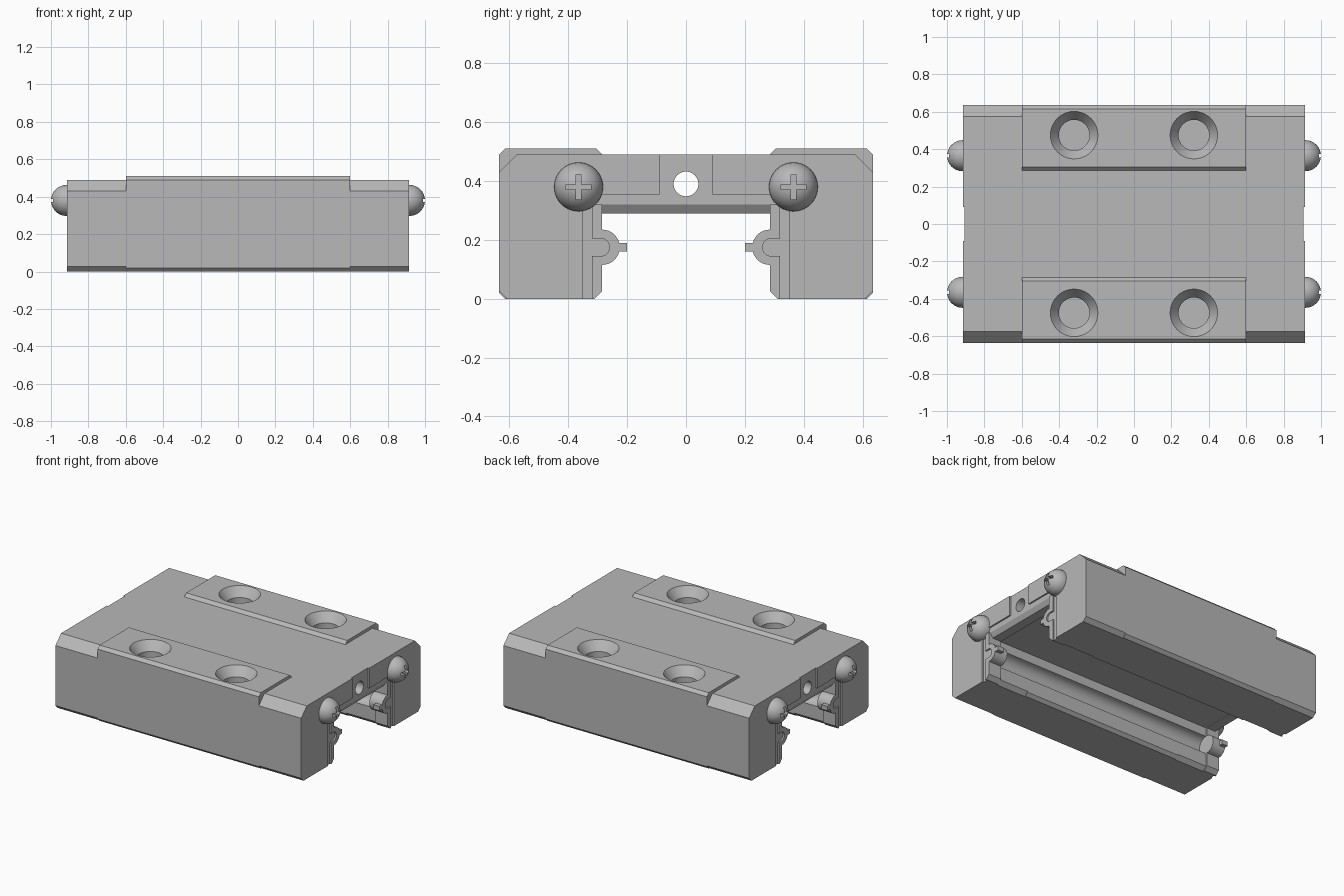
import bpy, bmesh, math
from mathutils import Matrix

cube = bpy.data.objects.get("Cube")
if cube:
    bpy.data.objects.remove(cube, do_unlink=True)

GREY = (0.48, 0.48, 0.48, 1)
mat = bpy.data.materials.new("machined grey")
mat.use_nodes = True
mat.diffuse_color = GREY
mat.node_tree.nodes["Principled BSDF"].inputs["Base Color"].default_value = GREY
parts = []


def finish(name, bm):
    bmesh.ops.recalc_face_normals(bm, faces=bm.faces)
    me = bpy.data.meshes.new(name)
    bm.to_mesh(me)
    bm.free()
    me.materials.append(mat)
    ob = bpy.data.objects.new(name, me)
    bpy.context.collection.objects.link(ob)
    parts.append(ob)
    return ob


def prism(name, pts, a, b, axis="x"):
    """Extrude a (y, z) outline along x, or an (x, z) outline along y."""
    bm = bmesh.new()
    place = (lambda p: (a, *p)) if axis == "x" else (lambda p: (p[0], a, p[1]))
    face = bm.faces.new([bm.verts.new(place(p)) for p in pts])
    out = bmesh.ops.extrude_face_region(bm, geom=[face])
    moved = [v for v in out["geom"] if isinstance(v, bmesh.types.BMVert)]
    bmesh.ops.translate(bm, verts=moved, vec=(b - a, 0, 0) if axis == "x" else (0, b - a, 0))
    return finish(name, bm)


def box(name, x, y, z):
    return prism(name, [(y[0], z[0]), (y[1], z[0]), (y[1], z[1]), (y[0], z[1])], *x)


def lathe(name, profile, matrix, steps=40):
    """Revolve (radius, height) points around z, then place the result."""
    bm = bmesh.new()
    vs = [bm.verts.new((r, 0, h)) for r, h in profile]
    es = [bm.edges.new(p) for p in zip(vs, vs[1:])]
    bmesh.ops.spin(bm, geom=vs + es, cent=(0, 0, 0), axis=(0, 0, 1),
                   angle=math.tau, steps=steps)
    bmesh.ops.remove_doubles(bm, verts=bm.verts, dist=1e-5)
    bm.transform(matrix)
    return finish(name, bm)


def cut(ob, cutter):
    mod = ob.modifiers.new("cut", "BOOLEAN")
    mod.operation, mod.solver, mod.object = "DIFFERENCE", "EXACT", cutter
    deps = bpy.context.evaluated_depsgraph_get()
    me = bpy.data.meshes.new_from_object(ob.evaluated_get(deps))
    ob.modifiers.clear()
    ob.data = me
    parts.remove(cutter)
    bpy.data.objects.remove(cutter, do_unlink=True)


def arc(cy, cz, r, side, n=16):
    """Half circle from top to bottom, bulging towards side in y."""
    return [(cy + side * r * math.sin(math.pi * i / n), cz + r * math.cos(math.pi * i / n))
            for i in range(n + 1)]


def mirrored(half):
    return half + [(-y, z) for y, z in reversed(half)]


def leg(inner, ceiling, side, foot):
    """Inside wall and foot of one leg, with a groove (+1) or a ridge (-1)."""
    return ([(inner, ceiling)] + arc(inner, 0.175, 0.06, side)
            + [(inner, foot), (inner + foot, 0), (0.635 - foot, 0), (0.635, foot)])


CAP_TOP = [(0.635, 0.43), (0.575, 0.49)]
PAD_TOP = [(0.635, 0.49), (0.615, 0.51), (0.305, 0.51), (0.285, 0.49)]


def bore(ob, a, b):
    turn = Matrix.Translation((a, 0, 0.39)) @ Matrix.Rotation(math.pi / 2, 4, "Y")
    cut(ob, lathe("bore cutter", [(0, 0), (0.042, 0), (0.042, b - a), (0, b - a)], turn))


# Carriage block with raised pads, ball grooves and countersunk mounting holes
block = prism("carriage_block", mirrored(leg(0.295, 0.295, 1, 0.02) + PAD_TOP), -0.6, 0.6)
sink = [(0, -0.2), (0.082, -0.2), (0.082, -0.06), (0.127, 0), (0.127, 0.02), (0, 0.02)]
for x in (-0.32, 0.32):
    for y in (-0.475, 0.475):
        cut(block, lathe("hole cutter", sink, Matrix.Translation((x, y, 0.51))))
bore(block, -0.7, 0.7)

for s, end in ((1, "left"), (-1, "right")):
    # End caps: grooved body and ridged seal plate
    body = prism(end + "_cap_body", mirrored(leg(0.295, 0.295, 1, 0.026) + CAP_TOP),
                 s * 0.6, s * 0.82)
    seal = prism(end + "_seal_plate", mirrored(leg(0.285, 0.32, -1, 0.026) + CAP_TOP),
                 s * 0.82, s * 0.905)
    for ob in (body, seal):
        bore(ob, -1.1, 1.1)

    # Sloped lip along the ceiling of the opening
    prism(end + "_ceiling_lip", [(s * x, z) for x, z in
          ((0.905, 0.32), (0.82, 0.32), (0.82, 0.29), (0.885, 0.29))],
          -0.285, 0.285, "y")

    for t, flank in ((1, "back"), (-1, "front")):
        tag = end + "_" + flank
        # Cover plate around the recessed opening
        cover = [(0.09, 0.49), (0.09, 0.355), (0.35, 0.355), (0.35, 0),
                 (0.609, 0), (0.635, 0.026)] + CAP_TOP
        prism(tag + "_cover", [(t * y, z) for y, z in cover], s * 0.905, s * 0.915)

        # Seal lip following the ridge, with its retainer tab
        lip = ([(0.32, 0.32), (0.285, 0.32)] + arc(0.285, 0.175, 0.06, -1)
               + [(0.285, 0.026), (0.311, 0), (0.32, 0), (0.32, 0.145)]
               + list(reversed(arc(0.29, 0.175, 0.03, -1))) + [(0.32, 0.205)])
        prism(tag + "_seal_lip", [(t * y, z) for y, z in lip], s * 0.905, s * 0.915)
        box(tag + "_tab", (s * 0.87, s * 0.914), (t * 0.2, t * 0.235), (0.16, 0.19))

        # Domed screw with a cross recess
        dome = [(0, -0.02), (0.083, -0.02)] + [
            (0.083 * math.cos(a), 0.085 * math.sin(a))
            for a in (math.pi / 2 * i / 12 for i in range(12))] + [(0, 0.085)]
        turn = (Matrix.Translation((s * 0.915, t * 0.365, 0.38))
                @ Matrix.Rotation(s * math.pi / 2, 4, "Y"))
        screw = lathe(tag + "_screw", dome, turn)
        for w, h in ((0.042, 0.009), (0.009, 0.042)):
            cut(screw, box("cross cutter", (s * 0.965, s * 1.05),
                           (t * 0.365 - w, t * 0.365 + w), (0.38 - h, 0.38 + h)))

# Smooth the round surfaces while keeping machined edges crisp
bpy.ops.object.select_all(action="DESELECT")
for ob in parts:
    ob.select_set(True)
bpy.context.view_layer.objects.active = block
bpy.ops.object.shade_smooth_by_angle(angle=math.radians(25))
